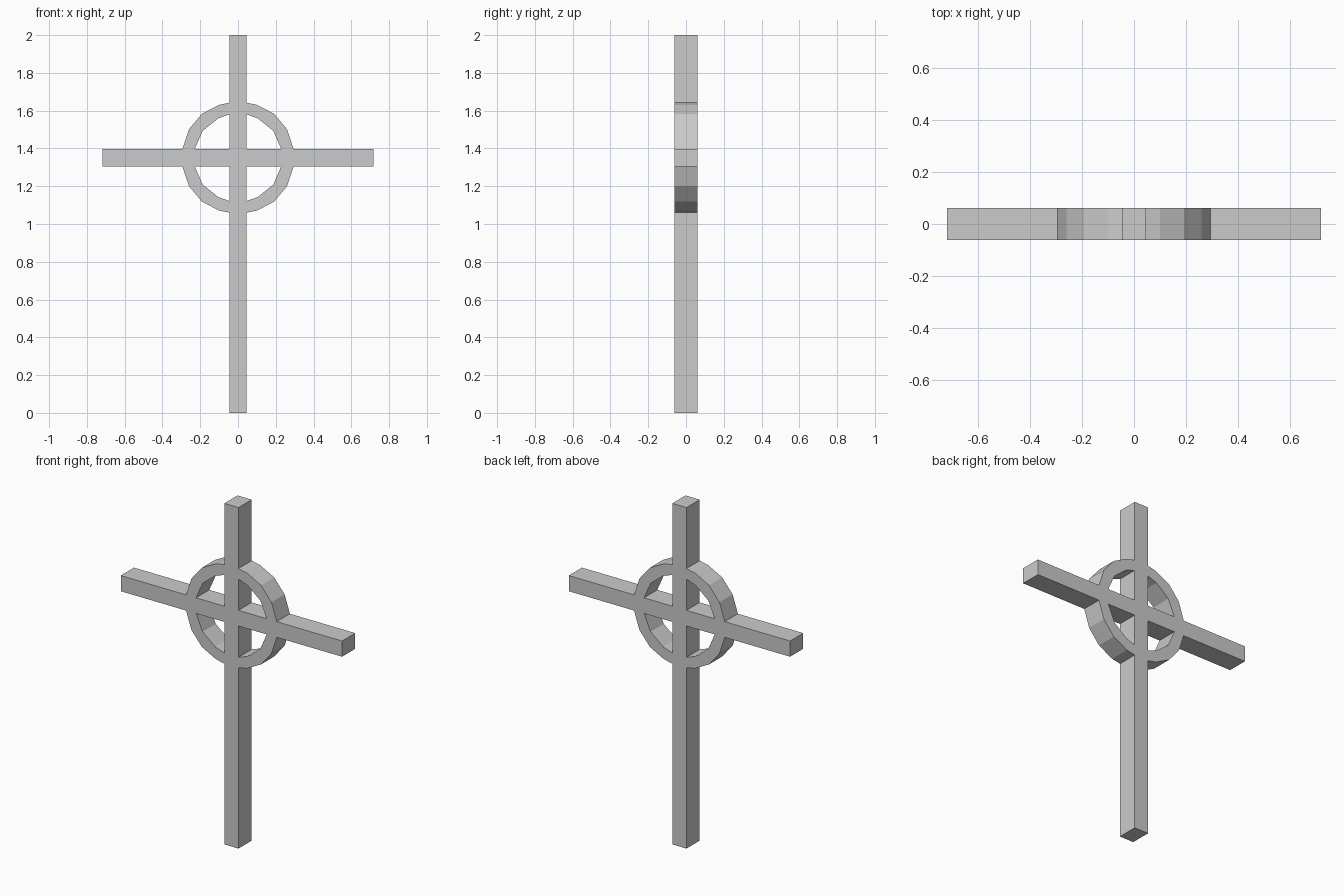
import bpy
import bmesh

if "Cube" in bpy.data.objects:
    bpy.data.objects.remove(bpy.data.objects["Cube"])

W = 0.046            # half width of post and crossbar
CZ = 1.351           # height of the crossing
ARM = 0.718          # half span of the crossbar
TOP, BOTTOM = 2.0 - CZ, CZ
R_OUT, R_IN = 0.294, 0.229   # where the ring meets post and crossbar
DEPTH = 0.122

# One quarter of the ring, from crossbar round to post
outer = [(R_OUT, W), (0.26, 0.15), (0.192, 0.232), (0.10, 0.28), (W, R_OUT - 0.003)]
inner = [(R_IN, W), (0.187, 0.142), (0.105, 0.208), (W, R_IN)]
P_OUT, P_IN = outer[-1][1], inner[-1][1]

bm = bmesh.new()


def add(points):
    bm.faces.new([bm.verts.new((x, 0, CZ + z)) for x, z in points])


# Crossing block
add([(-W, -W), (W, -W), (W, W), (-W, W)])

# Crossbar arms, split where the ring joins
for s in (-1, 1):
    stops = [W, R_IN, R_OUT, ARM]
    for a, b in zip(stops, stops[1:]):
        add([(s * a, -W), (s * b, -W), (s * b, W), (s * a, W)])

# Upper and lower post
for s, end in ((1, TOP), (-1, BOTTOM)):
    stops = [W, P_IN, P_OUT, end]
    for a, b in zip(stops, stops[1:]):
        add([(-W, s * a), (W, s * a), (W, s * b), (-W, s * b)])

# Four ring quarters
for sx in (-1, 1):
    for sz in (-1, 1):
        add([(sx * x, sz * z) for x, z in outer + inner[::-1]])

bmesh.ops.remove_doubles(bm, verts=bm.verts[:], dist=0.0005)
bmesh.ops.recalc_face_normals(bm, faces=bm.faces[:])

mesh = bpy.data.meshes.new("ringed_cross")
bm.to_mesh(mesh)
bm.free()
cross = bpy.data.objects.new("ringed_cross", mesh)
bpy.context.collection.objects.link(cross)

# Thickness, centred on y = 0
solid = cross.modifiers.new("thickness", 'SOLIDIFY')
solid.thickness = DEPTH
solid.offset = 0
